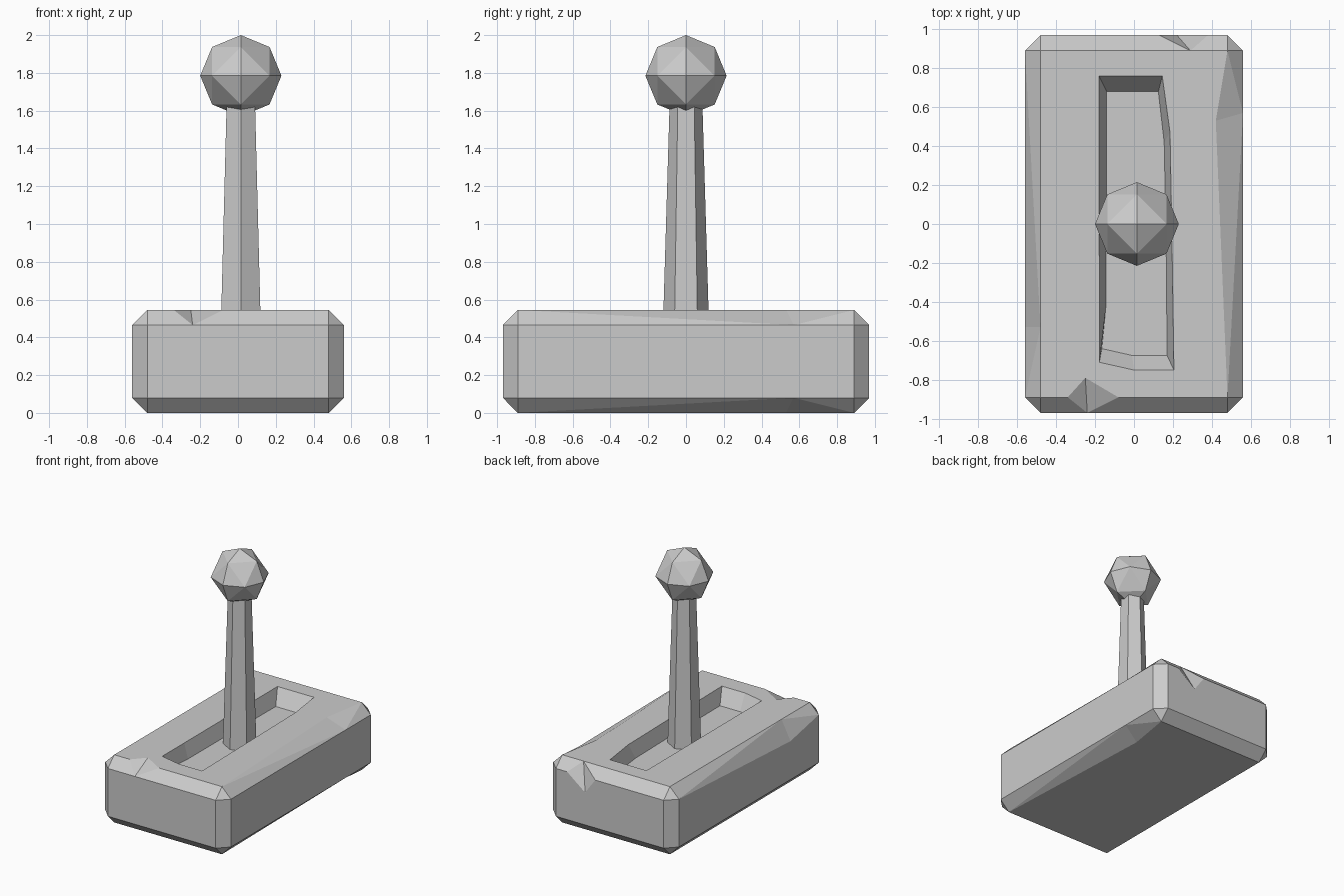
import bpy, bmesh
from math import sqrt
from itertools import product
from mathutils import Vector

if "Cube" in bpy.data.objects:
    bpy.data.objects.remove(bpy.data.objects["Cube"])


def finish(bm, name):
    bmesh.ops.recalc_face_normals(bm, faces=bm.faces)
    me = bpy.data.meshes.new(name)
    bm.to_mesh(me)
    bm.free()
    ob = bpy.data.objects.new(name, me)
    bpy.context.collection.objects.link(ob)
    return ob


def cut(target, cutter):
    cutter.hide_render = True
    mod = target.modifiers.new(cutter.name, "BOOLEAN")
    mod.operation = "DIFFERENCE"
    mod.solver = "EXACT"
    mod.object = cutter


def hull(points, name):
    bm = bmesh.new()
    for p in points:
        bm.verts.new(p)
    bmesh.ops.convex_hull(bm, input=bm.verts)
    return finish(bm, name)


def chip(name, p, q, a, c):
    """Wedge whose valley runs p-q and whose flanks reach out to a and c."""
    m = (Vector(p) + Vector(q)) / 2
    return hull([m + (Vector(v) - m) * 1.3 for v in (p, q, a, c)], name)


# Base: chamfered block
W, D, H = 1.12, 1.94, .545
bm = bmesh.new()
bmesh.ops.create_cube(bm, size=1)
for v in bm.verts:
    v.co = (v.co.x * W, v.co.y * D, (v.co.z + .5) * H)
bmesh.ops.bevel(bm, geom=bm.edges[:], offset=.08, offset_type="OFFSET",
                segments=1, affect="EDGES")
# keep chamfers exactly 0.08 wide on each face
base = finish(bm, "base")

# Worn notches along the edges
Z = H - .08
cut(base, chip("front_chip", (-.24, -.97, Z), (-.25, -.79, H),
               (-.34, -.89, H), (-.08, -.89, H)))
cut(base, chip("back_chip", (.22, .97, .34), (.29, .89, H),
               (.38, .97, Z), (.13, .97, Z)))
cut(base, chip("right_wear", (.56, .57, Z), (.42, .53, H),
               (.48, -.89, H), (.48, .89, H)))
cut(base, chip("left_wear", (-.56, -.53, .39), (-.48, -.53, H),
               (-.56, .89, Z), (-.56, -.89, Z)))
cut(base, chip("under_wear", (.56, .57, .08), (.42, .53, 0),
               (.48, -.89, 0), (.48, .89, 0)))

# Slot: irregular outline narrowing to its floor
rim = [(-.18, .76), (.145, .76), (.185, .47), (.195, -.1),
       (.205, -.75), (0, -.75), (-.178, -.71), (-.178, -.43)]
floor = [(-.14, .68), (.125, .68), (.155, .42), (.165, -.1),
         (.17, -.675), (-.01, -.675), (-.165, -.64), (-.145, -.43)]
bm = bmesh.new()
rings = [[bm.verts.new((x, y, z)) for x, y in outline]
         for outline, z in ((floor, .425), (rim, H), (rim, .7))]
bm.faces.new(rings[0])
bm.faces.new(rings[2])
for lo, hi in zip(rings, rings[1:]):
    for i in range(8):
        bm.faces.new((lo[i - 1], lo[i], hi[i], hi[i - 1]))
cut(base, finish(bm, "slot_cutter"))

# Lever shaft: tapered hexagonal rod
CX = .015
bpy.ops.mesh.primitive_cone_add(vertices=6, radius1=.123, radius2=.087,
                                depth=1.21, location=(CX, 0, 1.025))
bpy.context.object.name = "lever_shaft"

# Knob: once-subdivided octahedron
R = .215
dirs = [Vector(p) for p in product((-1, 0, 1), repeat=3)
        if sum(map(abs, p)) in (1, 2)]
knob = hull([d.normalized() * R for d in dirs], "knob")
knob.location = (CX, 0, 1.785)
